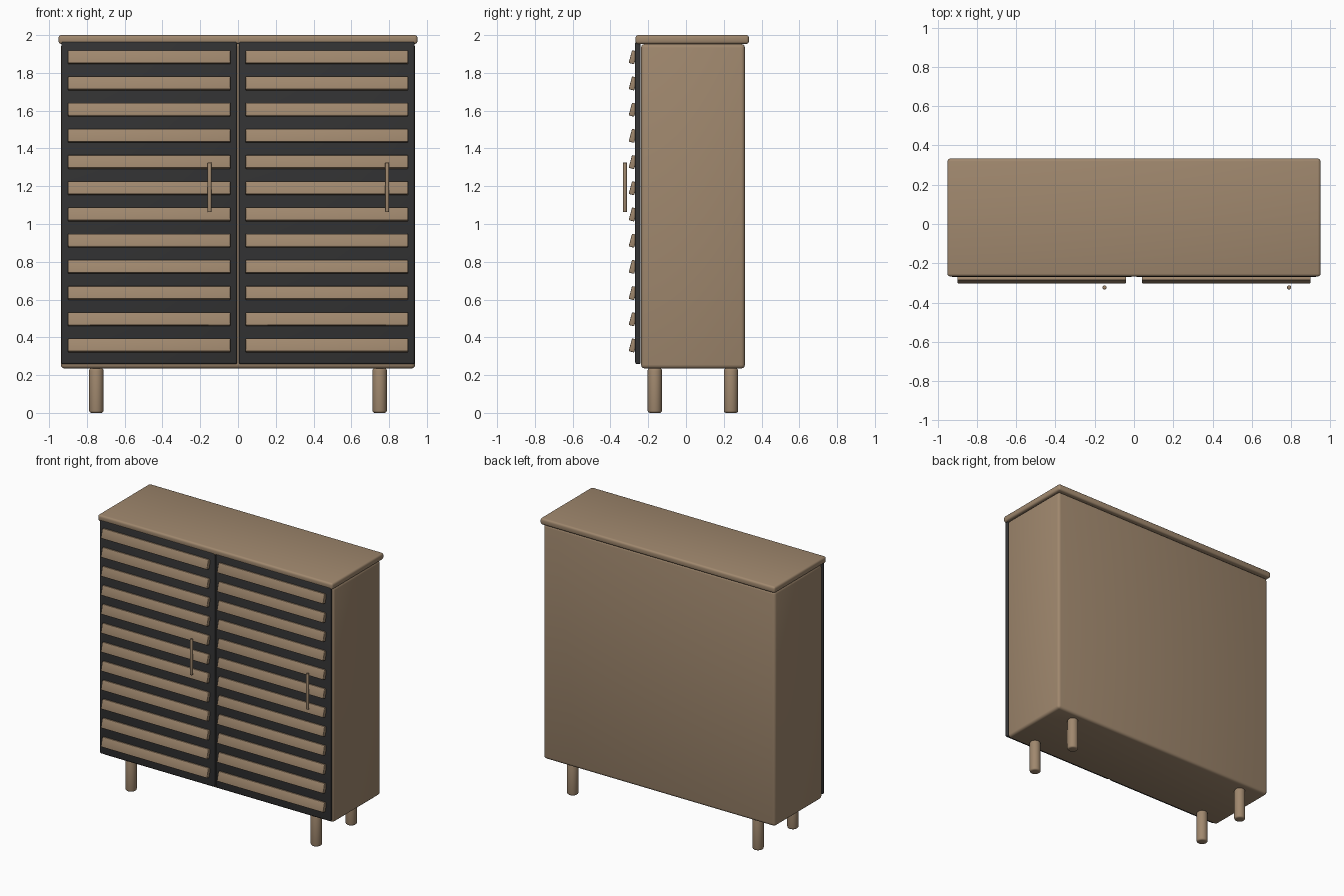
import bpy, math

if "Cube" in bpy.data.objects:
    bpy.data.objects.remove(bpy.data.objects["Cube"])


def mat(name, rgb):
    m = bpy.data.materials.new(name)
    m.diffuse_color = (*rgb, 1)
    m.use_nodes = True
    m.node_tree.nodes["Principled BSDF"].inputs["Base Color"].default_value = m.diffuse_color
    return m


wood = mat("light brown wood", (0.35, 0.245, 0.155))
dark = mat("charcoal panel", (0.033, 0.033, 0.034))


def finish(name, material, bevel):
    o = bpy.context.object
    o.name = name
    o.data.materials.append(material)
    bpy.ops.object.transform_apply(location=False, rotation=False, scale=True)
    b = o.modifiers.new("rounded edges", 'BEVEL')
    b.width = bevel
    b.segments = 3
    b.limit_method = 'ANGLE'
    b.angle_limit = math.radians(40)
    bpy.ops.object.modifier_apply(modifier=b.name)
    bpy.ops.object.shade_smooth_by_angle(angle=math.radians(35))
    return o


def box(name, x, y, z, material, bevel, tilt=0.0):
    """Box from (min, max) ranges, optionally tilted about x."""
    r = (x, y, z)
    bpy.ops.mesh.primitive_cube_add(size=1, location=[(a + b) / 2 for a, b in r],
                                    rotation=(tilt, 0, 0))
    bpy.context.object.scale = [b - a for a, b in r]
    return finish(name, material, bevel)


def rod(name, x, y, z0, z1, radius, bevel):
    bpy.ops.mesh.primitive_cylinder_add(vertices=32, radius=radius, depth=z1 - z0,
                                        location=(x, y, (z0 + z1) / 2))
    return finish(name, wood, bevel)


# Carcass and overhanging top
box("cabinet_body", (-0.938, 0.938), (-0.238, 0.312), (0.235, 1.953), wood, 0.02)
box("top_board", (-0.95, 0.95), (-0.267, 0.333), (1.953, 2.0), wood, 0.014)

# Doors with tilted slats and a bar handle each (both handles on the right side)
for label, s, handle_x in (("left", -1, -0.15), ("right", 1, 0.79)):
    box(label + "_door", sorted((s * 0.005, s * 0.935)), (-0.269, -0.24),
        (0.258, 1.968), dark, 0.01)
    for i in range(12):
        z = 0.357 + i * 0.1387
        box(f"{label}_slat_{i + 1}", sorted((s * 0.04, s * 0.90)), (-0.295, -0.265),
            (z - 0.035, z + 0.035), wood, 0.005, math.radians(-15))
    rod(label + "_handle", handle_x, -0.323, 1.063, 1.325, 0.0105, 0.003)

# Four round legs
for xl, x in (("left", -0.75), ("right", 0.75)):
    for yl, y in (("front", -0.165), ("back", 0.238)):
        rod(f"{yl}_{xl}_leg", x, y, 0.0, 0.236, 0.038, 0.012)
